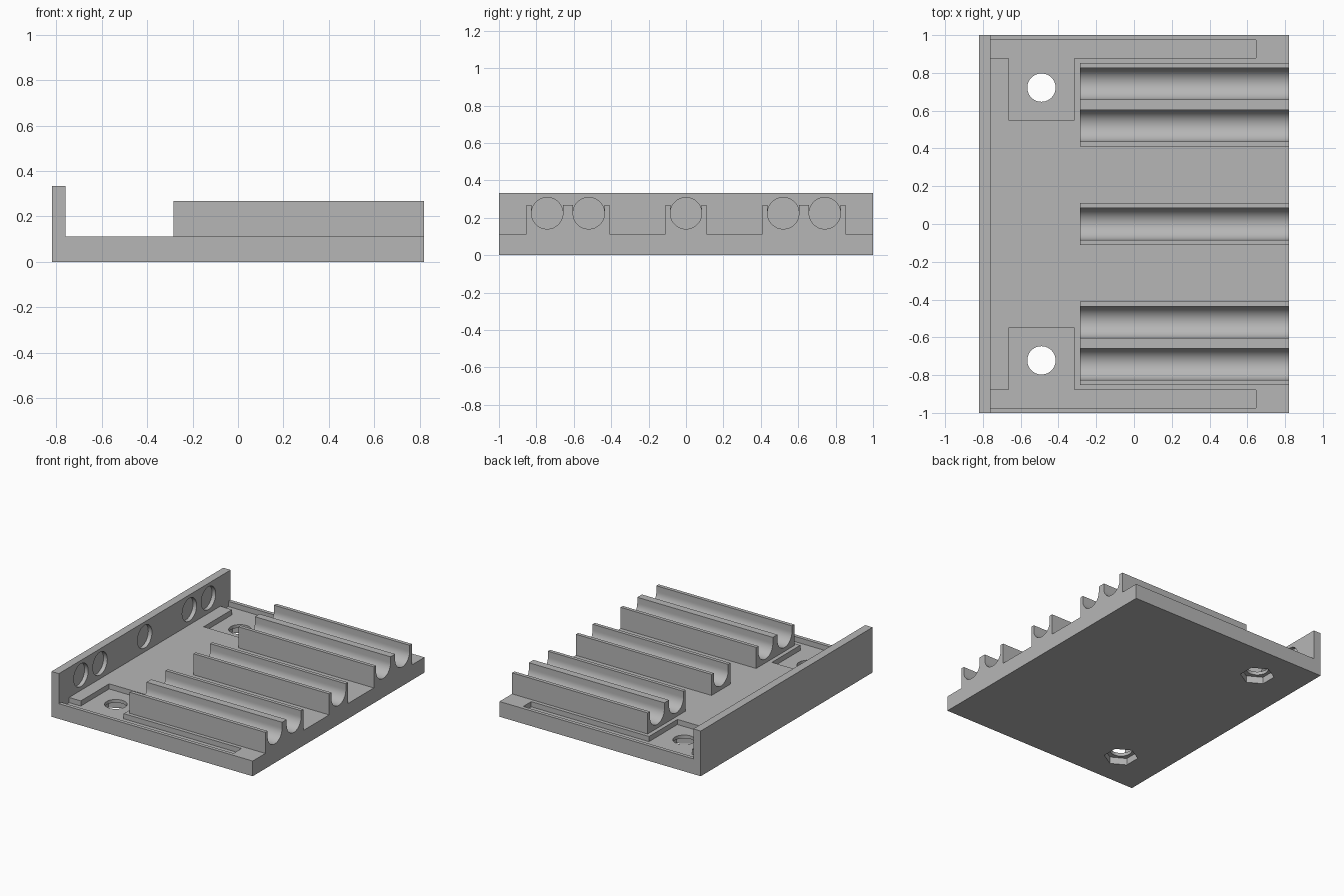
import bpy, bmesh, math
from mathutils import Matrix, Vector

if "Cube" in bpy.data.objects:
    bpy.data.objects.remove(bpy.data.objects["Cube"], do_unlink=True)

GREY = (0.47, 0.47, 0.47, 1)
grey = bpy.data.materials.new("mid_grey")
grey.use_nodes = True
grey.diffuse_color = GREY
grey.node_tree.nodes["Principled BSDF"].inputs["Base Color"].default_value = GREY

# Main dimensions
X, WALL_X, CRADLE_X = 0.82, -0.76, -0.285
BASE_Z, WALL_Z, CRADLE_Z = 0.112, 0.333, 0.267
ROD_Z, ROD_R = 0.224, 0.084
POCKET_Z = BASE_Z - 0.038
BOLT_X, BOLT_Y = -0.49, 0.722


def finish(bm, name):
    bmesh.ops.recalc_face_normals(bm, faces=bm.faces)
    mesh = bpy.data.meshes.new(name)
    bm.to_mesh(mesh)
    bm.free()
    mesh.materials.append(grey)
    obj = bpy.data.objects.new(name, mesh)
    bpy.context.collection.objects.link(obj)
    return obj


def prism(name, points, offset):
    """Extrude a flat outline of 3D points along an offset."""
    bm = bmesh.new()
    face = bm.faces.new([bm.verts.new(p) for p in points])
    new = bmesh.ops.extrude_face_region(bm, geom=[face], use_keep_orig=True)["geom"]
    bmesh.ops.translate(bm, vec=Vector(offset),
                        verts=[v for v in new if isinstance(v, bmesh.types.BMVert)])
    return finish(bm, name)


def cylinder(name, centre, radius, depth, sides, turn=None):
    bm = bmesh.new()
    bmesh.ops.create_cone(bm, cap_ends=True, segments=sides, radius1=radius,
                          radius2=radius, depth=depth,
                          matrix=Matrix.Translation(centre) @ (turn or Matrix()))
    return finish(bm, name)


def activate(obj):
    bpy.ops.object.select_all(action='DESELECT')
    obj.select_set(True)
    bpy.context.view_layer.objects.active = obj


def cut(target, cutter):
    mod = target.modifiers.new("cut", 'BOOLEAN')
    mod.operation, mod.solver, mod.object = 'DIFFERENCE', 'EXACT', cutter
    activate(target)
    bpy.ops.object.modifier_apply(modifier=mod.name)
    bpy.data.objects.remove(cutter, do_unlink=True)


def smooth(obj):
    activate(obj)
    bpy.ops.object.shade_smooth_by_angle(angle=math.radians(30))


# Base plate and end wall as one L-shaped body
outline = [(-X, 0), (X, 0), (X, BASE_Z), (WALL_X, BASE_Z), (WALL_X, WALL_Z), (-X, WALL_Z)]
body = prism("base_and_end_wall", [(x, -1, z) for x, z in outline], (0, 2, 0))

for side in (-1, 1):
    # Recess: square bolt pocket joined to a long slot along the edge
    recess = [(WALL_X, 0.88), (-0.665, 0.88), (-0.665, 0.55), (-0.315, 0.55),
              (-0.315, 0.88), (0.645, 0.88), (0.645, 0.973), (WALL_X, 0.973)]
    cut(body, prism("recess_cutter", [(x, side * y, POCKET_Z) for x, y in recess], (0, 0, 0.1)))
    # Bolt hole and hexagonal nut trap underneath
    cut(body, cylinder("bolt_cutter", (BOLT_X, side * BOLT_Y, 0.05), 0.075, 0.4, 48))
    cut(body, cylinder("nut_cutter", (BOLT_X, side * BOLT_Y, 0), 0.116, 0.1, 6))

# Blind round sockets on the inside of the wall
ROD_Y = (-0.742, -0.52, 0, 0.52, 0.742)
for y in ROD_Y:
    cut(body, cylinder("socket_cutter", (WALL_X, y, ROD_Z), ROD_R, 0.06, 48,
                       Matrix.Rotation(math.pi / 2, 4, 'Y')))
smooth(body)


def cradle(name, y0, y1, rods):
    """Block with U-shaped channels open at the top."""
    profile = [(y0, BASE_Z), (y0, CRADLE_Z)]
    steps = 24
    for c in rods:
        profile.append((c - ROD_R, CRADLE_Z))
        for i in range(steps + 1):
            a = math.pi * (1 + i / steps)
            profile.append((c + ROD_R * math.cos(a), ROD_Z + ROD_R * math.sin(a)))
        profile.append((c + ROD_R, CRADLE_Z))
    profile += [(y1, CRADLE_Z), (y1, BASE_Z)]
    smooth(prism(name, [(CRADLE_X, y, z) for y, z in profile], (X - CRADLE_X, 0, 0)))


# Rod cradles
cradle("right_double_cradle", -0.853, -0.41, ROD_Y[:2])
cradle("middle_cradle", -0.11, 0.11, ROD_Y[2:3])
cradle("left_double_cradle", 0.41, 0.853, ROD_Y[3:])
